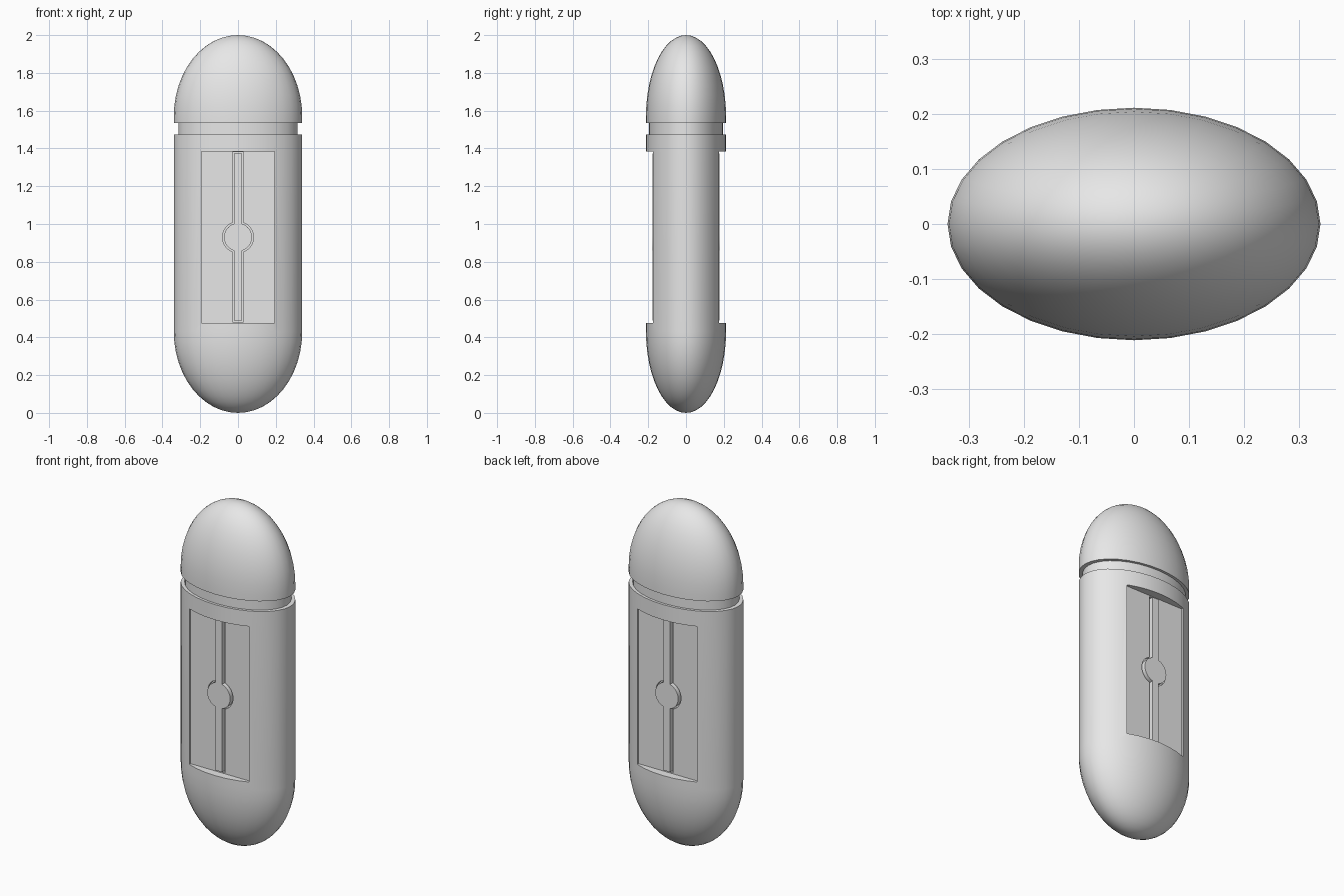
import bpy, bmesh
from math import sin, cos, pi, radians, asin

cube = bpy.data.objects.get("Cube")
if cube:
    bpy.data.objects.remove(cube, do_unlink=True)

RX, RY = 0.34, 0.212      # half width and half depth of the oval section
SIDES, DOME = 32, 0.43    # section sides, dome height
MID_Z = 0.93              # centre of the recessed panel

grey = bpy.data.materials.new("plain_grey")
grey.use_nodes = True
grey.diffuse_color = (0.8, 0.8, 0.8, 1)
grey.node_tree.nodes["Principled BSDF"].inputs["Base Color"].default_value = (0.8, 0.8, 0.8, 1)


def finish(name, bm):
    """Turn a bmesh into a named grey object."""
    bmesh.ops.recalc_face_normals(bm, faces=bm.faces)
    mesh = bpy.data.meshes.new(name)
    bm.to_mesh(mesh)
    bm.free()
    mesh.materials.append(grey)
    obj = bpy.data.objects.new(name, mesh)
    bpy.context.collection.objects.link(obj)
    return obj


def oval_lathe(name, profile):
    """Sweep (scale, z) pairs round the oval section, capping both ends."""
    bm = bmesh.new()
    rings = []
    for s, z in profile:
        if s < 1e-4:
            rings.append([bm.verts.new((0, 0, z))] * SIDES)
            continue
        rings.append([bm.verts.new((RX * s * cos(2 * pi * i / SIDES),
                                    RY * s * sin(2 * pi * i / SIDES), z))
                      for i in range(SIDES)])
    for low, high in zip(rings, rings[1:]):
        for i in range(SIDES):
            j = (i + 1) % SIDES
            corners = dict.fromkeys((low[i], low[j], high[j], high[i]))
            bm.faces.new(list(corners))
    for ring in (rings[0], rings[-1]):
        if ring[0] is not ring[1]:
            bm.faces.new(ring)
    return finish(name, bm)


def prism(name, outline, y0, y1):
    """Extrude an (x, z) outline along y."""
    bm = bmesh.new()
    face = bm.faces.new([bm.verts.new((x, y0, z)) for x, z in outline])
    new = bmesh.ops.extrude_face_region(bm, geom=[face])["geom"]
    verts = [v for v in new if isinstance(v, bmesh.types.BMVert)]
    bmesh.ops.translate(bm, verts=verts, vec=(0, y1 - y0, 0))
    return finish(name, bm)


def bar_and_disc(half_width, radius, half_height, steps=16):
    """Outline of an upright bar with a disc at its middle."""
    a = asin(half_width / radius)
    right = [(half_width, -half_height)]
    for i in range(steps + 1):
        t = -pi / 2 + a + (pi - 2 * a) * i / steps
        right.append((radius * cos(t), radius * sin(t)))
    right.append((half_width, half_height))
    left = [(-x, z) for x, z in reversed(right)]
    return [(x, z + MID_Z) for x, z in right + left]


def cut(target, cutter):
    mod = target.modifiers.new("cut", 'BOOLEAN')
    mod.operation = 'DIFFERENCE'
    mod.solver = 'EXACT'
    mod.object = cutter
    bpy.context.view_layer.objects.active = target
    bpy.ops.object.modifier_apply(modifier=mod.name)
    bpy.data.objects.remove(cutter, do_unlink=True)


# Domed body, recessed neck and domed cap
arc = [(sin(pi / 2 * i / 12), cos(pi / 2 * i / 12)) for i in range(13)]
body = oval_lathe("body", [(s, DOME * (1 - c)) for s, c in arc] + [(1, 1.475)])
neck = oval_lathe("neck", [(0.93, 1.45), (0.93, 1.55)])
cap = oval_lathe("cap", [(1, 1.535)] + [(s, 2 - DOME * (1 - c)) for s, c in reversed(arc)])
parts = [body, neck, cap]

# Flat panel recess with a grooved slider, front and back
panel = [(-0.193, 0.475), (0.193, 0.475), (0.193, 1.385), (-0.193, 1.385)]
for side, label in ((-1, "front"), (1, "back")):
    cut(body, prism("recess_cutter", panel, side * 0.163, side * 0.3))
    cut(body, prism("groove_cutter", bar_and_disc(0.029, 0.082, 0.45), side * 0.148, side * 0.3))
    parts.append(prism(label + "_slider", bar_and_disc(0.021, 0.074, 0.442),
                       side * 0.14, side * 0.178))

# Smooth the curves, keep the cut edges sharp
bpy.ops.object.select_all(action='DESELECT')
for obj in parts:
    obj.select_set(True)
bpy.context.view_layer.objects.active = body
bpy.ops.object.shade_smooth_by_angle(angle=radians(30))
